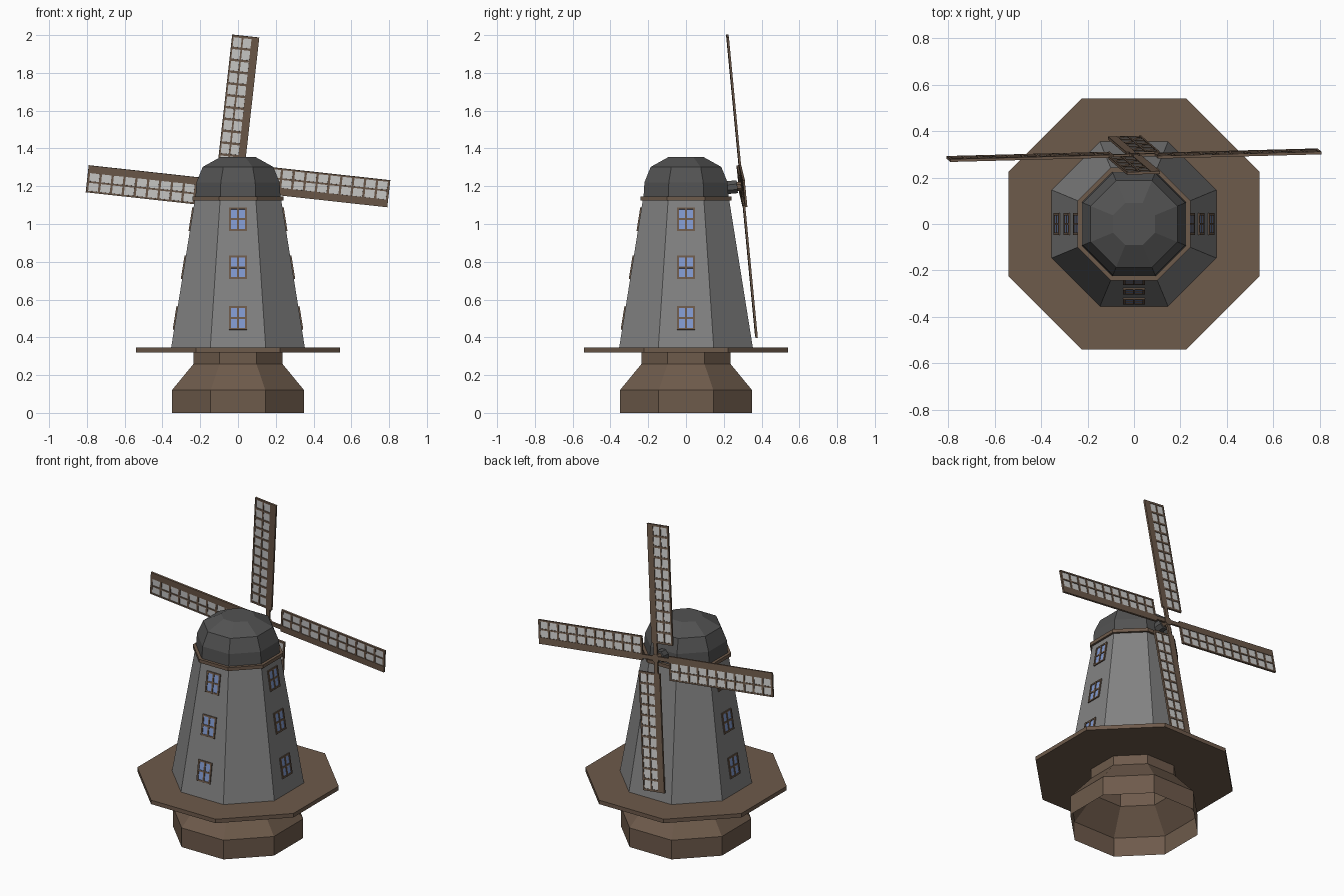
import bpy, bmesh, math
from mathutils import Matrix, Vector

if "Cube" in bpy.data.objects:
    bpy.data.objects.remove(bpy.data.objects["Cube"])


def material(name, rgb):
    m = bpy.data.materials.new(name)
    m.diffuse_color = (*rgb, 1)
    m.use_nodes = True
    m.node_tree.nodes["Principled BSDF"].inputs["Base Color"].default_value = m.diffuse_color
    return m


BROWN = material("brown_wood", (0.155, 0.103, 0.070))
GREY = material("grey_wall", (0.225, 0.225, 0.225))
DARK = material("dark_grey_roof", (0.085, 0.085, 0.085))
BLUE = material("blue_glass", (0.22, 0.32, 0.62))
CLOTH = material("pale_cloth", (0.62, 0.62, 0.61))


def finish(bm, name, mat, matrix=Matrix()):
    mesh = bpy.data.meshes.new(name)
    bm.to_mesh(mesh)
    bm.free()
    mesh.materials.append(mat)
    ob = bpy.data.objects.new(name, mesh)
    ob.matrix_world = matrix
    bpy.context.collection.objects.link(ob)
    return ob


def octagon_shell(name, profile, mat, closed=False, top=False):
    """Sweep (apothem, z) points round eight flat sides."""
    bm = bmesh.new()
    k = 1 / math.cos(math.pi / 8)
    rings = []
    for r, z in profile:
        angles = [(i + 0.5) * math.pi / 4 for i in range(8)]
        rings.append([bm.verts.new((r * k * math.cos(a), r * k * math.sin(a), z)) for a in angles])
    pairs = list(zip(rings, rings[1:])) + ([(rings[-1], rings[0])] if closed else [])
    for a, b in pairs:
        for i in range(8):
            j = (i + 1) % 8
            bm.faces.new((a[i], a[j], b[j], b[i]))
    if top:
        bm.faces.new(rings[-1])
    return finish(bm, name, mat)


def box(bm, x0, x1, y0, y1, z0, z1):
    centre = Matrix.Translation(((x0 + x1) / 2, (y0 + y1) / 2, (z0 + z1) / 2))
    bmesh.ops.create_cube(bm, size=1, matrix=centre @ Matrix.Diagonal((x1 - x0, y1 - y0, z1 - z0, 1)))


def rod(name, radius, y0, y1, mat, matrix):
    bm = bmesh.new()
    turn = Matrix.Translation((0, (y0 + y1) / 2, 0)) @ Matrix.Rotation(math.pi / 2, 4, 'X')
    bmesh.ops.create_cone(bm, cap_ends=True, segments=8, radius1=radius, radius2=radius,
                          depth=y1 - y0, matrix=turn @ Matrix.Rotation(math.pi / 8, 4, 'Z'))
    finish(bm, name, mat, matrix)


# Hollow base, platform ring, tower, trim band and domed cap
BASE_Z, TOP_Z, BASE_R, TOP_R = 0.345, 1.125, 0.354, 0.229
octagon_shell("base", [(0.35, 0), (0.35, 0.12), (0.235, 0.26), (0.235, 0.32)], BROWN)
octagon_shell("platform", [(0.235, 0.32), (0.54, 0.32), (0.54, 0.345), (0.235, 0.345)], BROWN, closed=True)
octagon_shell("tower", [(BASE_R, BASE_Z), (TOP_R, TOP_Z)], GREY)
octagon_shell("trim_band", [(0.215, 1.125), (0.242, 1.125), (0.242, 1.146), (0.215, 1.146)], BROWN, closed=True)
octagon_shell("cap", [(0.225, 1.14), (0.22, 1.22), (0.187, 1.302), (0.09, 1.356)], DARK, top=True)

# Windows: three each on the front, right and left walls
lean = math.atan((BASE_R - TOP_R) / (TOP_Z - BASE_Z))
for side, angle in (("front", 0), ("right", 90), ("left", -90)):
    for n, z in enumerate((0.502, 0.77, 1.025)):
        r = BASE_R + (TOP_R - BASE_R) * (z - BASE_Z) / (TOP_Z - BASE_Z)
        place = (Matrix.Rotation(math.radians(angle), 4, 'Z') @ Matrix.Translation((0, -r, z))
                 @ Matrix.Rotation(-lean, 4, 'X'))
        bm = bmesh.new()
        box(bm, -0.044, 0.044, -0.003, 0.001, -0.06, 0.06)
        finish(bm, f"{side}_window_glass_{n}", BLUE, place)
        bm = bmesh.new()
        for c in (-0.042, 0, 0.042):
            box(bm, c - 0.005, c + 0.005, -0.007, 0.001, -0.063, 0.063)
        for c in (-0.058, 0, 0.058):
            box(bm, -0.047, 0.047, -0.0065, 0.001, c - 0.005, c + 0.005)
        finish(bm, f"{side}_window_frame_{n}", BROWN, place)

# Rotor plane: leaning back, with a slight yaw
X = Vector((1, 0.0157, 0)).normalized()
Y = Vector((0, -0.097, 1)).cross(X).normalized()
Z = X.cross(Y)
rotor = Matrix.Translation((0, 0.296, 1.2)) @ Matrix((X, Y, Z)).transposed().to_4x4()
rod("shaft", 0.037, -0.14, -0.025, DARK, rotor)
rod("hub", 0.026, -0.03, 0.008, BROWN, rotor)

# Four sails: lattice frame with one wide spar, and cloth behind it
START, END, ROWS = 0.09, 0.798, 11
for n in range(4):
    place = rotor @ Matrix.Rotation(math.radians(6.3 + 90 * n), 4, 'Y')
    bm = bmesh.new()
    box(bm, -0.118, -0.012, -0.002, 0.002, START + 0.002, END - 0.002)
    finish(bm, f"sail_cloth_{n}", CLOTH, place)
    bm = bmesh.new()
    for x0, x1 in ((-0.12, -0.111), (-0.068, -0.059), (-0.016, 0.024)):
        box(bm, x0, x1, -0.006, 0.006, START, END)
    for i in range(ROWS + 1):
        z = START + 0.006 + (END - START - 0.012) * i / ROWS
        box(bm, -0.119, 0.02, -0.0055, 0.0055, z - 0.006, z + 0.006)
    box(bm, -0.012, 0.012, -0.006, 0.006, 0, START)
    finish(bm, f"sail_frame_{n}", BROWN, place)
